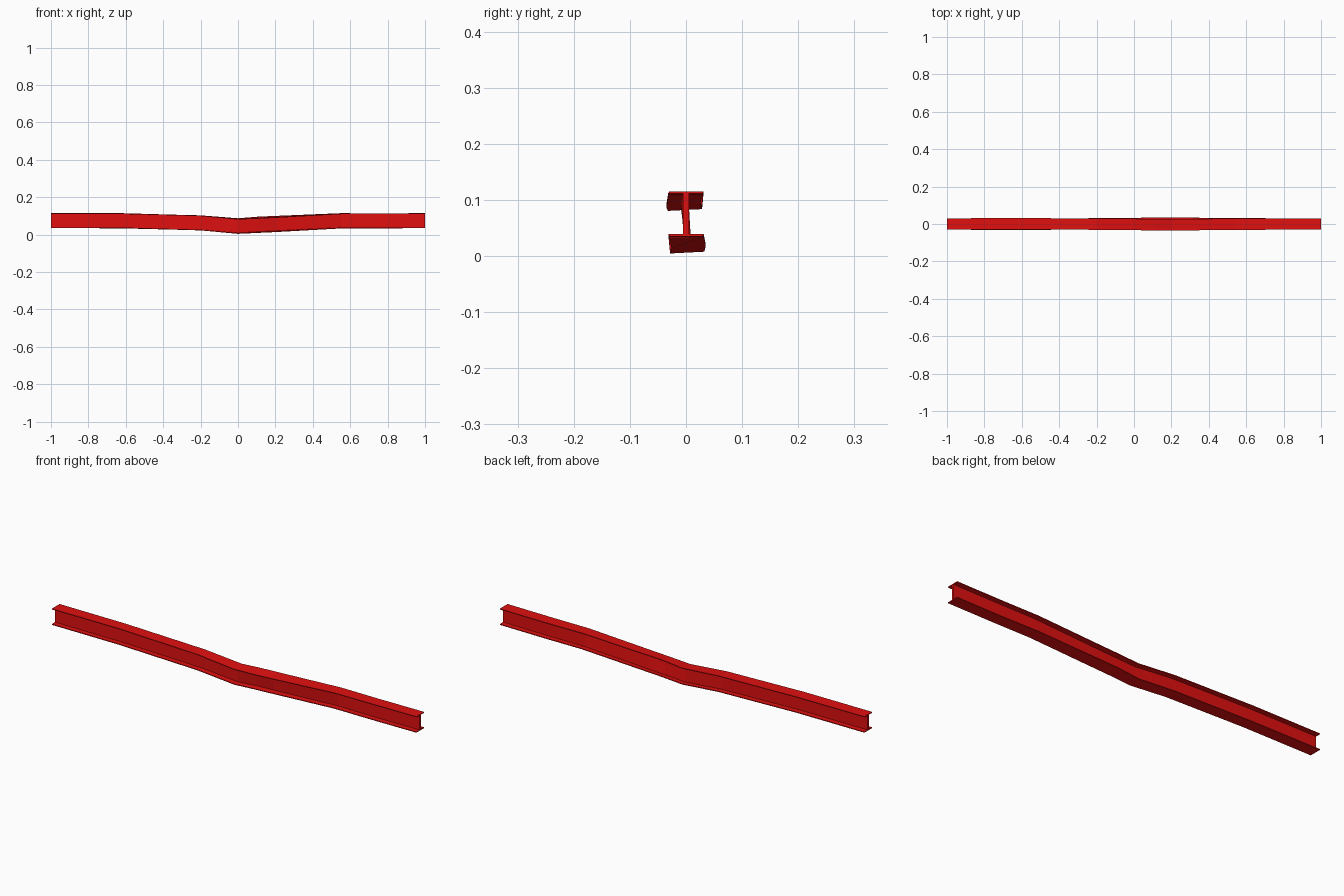
import bpy, bmesh, math

if "Cube" in bpy.data.objects:
    bpy.data.objects.remove(bpy.data.objects["Cube"])

# I-section outline, centred on the web: half width, half height, flange and web thickness
W, H, T, B = 0.0305, 0.04, 0.004, 0.005
quarter = [(B, H - T), (W, H - T), (W, H)]
right = [(y, -z) for y, z in reversed(quarter)] + quarter
outline = right + [(-y, -z) for y, z in right]

# Stations along the buckled beam: x, centre height, twist in degrees
stations = [
    (-1.0, 0.075, 0), (-0.63, 0.0745, -1), (-0.2, 0.063, 0.5),
    (0.0, 0.046, 3), (0.11, 0.053, 7), (0.2, 0.057, 6.5),
    (0.55, 0.074, 1.5), (0.75, 0.0735, 0), (1.0, 0.075, 0),
]

bm = bmesh.new()
rings = []
for x, zc, twist in stations:
    c, s = math.cos(math.radians(twist)), math.sin(math.radians(twist))
    rings.append([bm.verts.new((x, y * c - z * s, zc + y * s + z * c))
                  for y, z in outline])

# Skin between stations
n = len(outline)
for a, b in zip(rings, rings[1:]):
    for i in range(n):
        j = (i + 1) % n
        bm.faces.new((a[i], a[j], b[j], b[i]))

# End caps
bm.faces.new(rings[0])
bm.faces.new(rings[-1])
bmesh.ops.recalc_face_normals(bm, faces=bm.faces)

mesh = bpy.data.meshes.new("bent_i_beam")
bm.to_mesh(mesh)
bm.free()
beam = bpy.data.objects.new("bent_i_beam", mesh)
bpy.context.collection.objects.link(beam)

# Red paint
paint = bpy.data.materials.new("red_paint")
paint.diffuse_color = (0.75, 0.005, 0.005, 1)
paint.use_nodes = True
paint.node_tree.nodes["Principled BSDF"].inputs["Base Color"].default_value = paint.diffuse_color
mesh.materials.append(paint)
